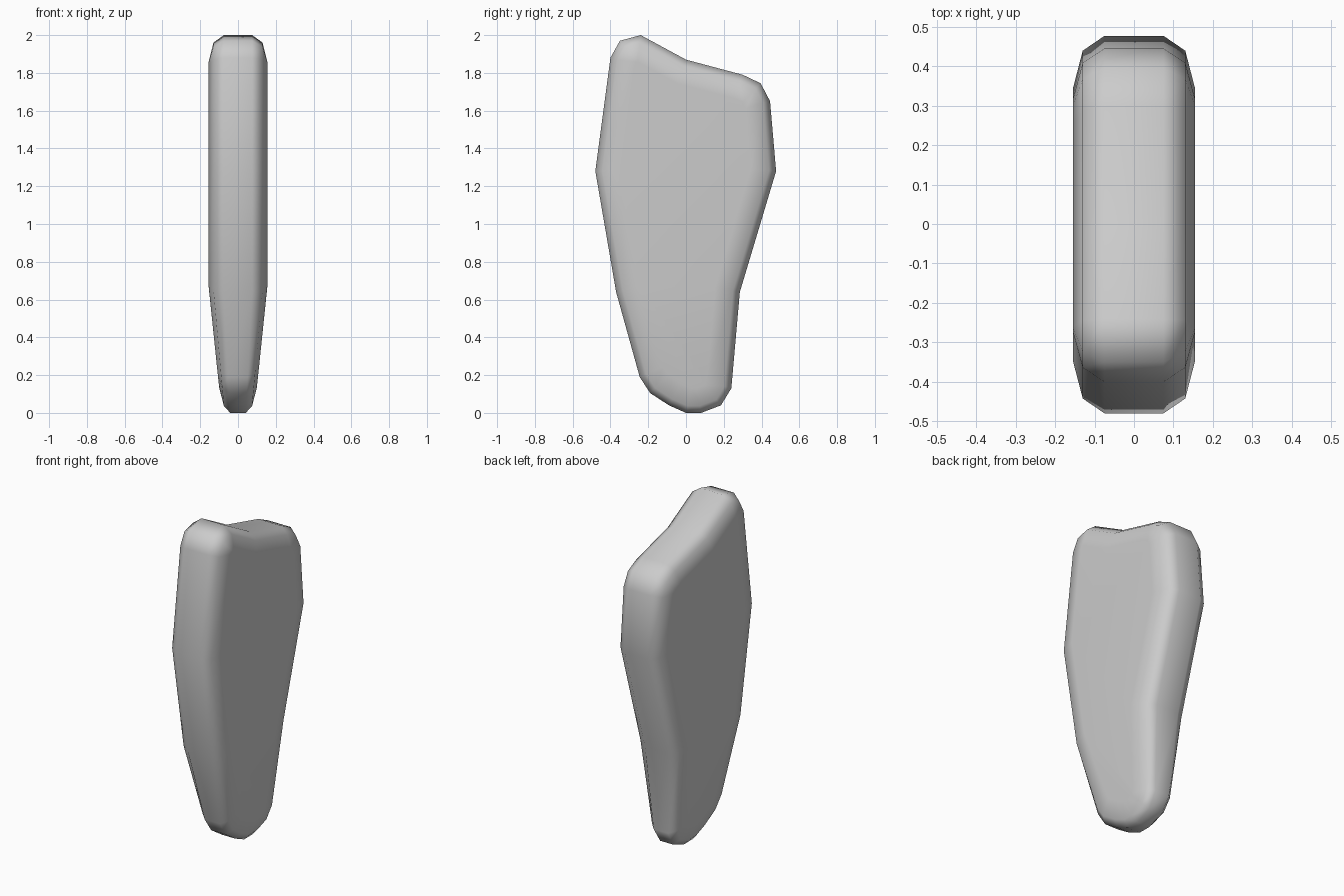
import bpy, bmesh
from mathutils import Vector

if "Cube" in bpy.data.objects:
    bpy.data.objects.remove(bpy.data.objects["Cube"])

# Side outline (y, z), clockwise from the top front corner
outline = [(-0.24, 2.0), (0, 1.87), (0.30, 1.79), (0.395, 1.745), (0.445, 1.65),
           (0.477, 1.28), (0.285, 0.64), (0.24, 0.13), (0.185, 0.04), (0.08, 0),
           (0, 0), (-0.09, 0.04), (-0.19, 0.105), (-0.245, 0.19), (-0.37, 0.64),
           (-0.48, 1.28), (-0.40, 1.88), (-0.35, 1.97)]
pts = [Vector(p) for p in outline]
n = len(pts)
FOLD_A, FOLD_B = 6, 14


def inset(d):
    """Outline moved inwards by d with mitred corners."""
    res = []
    for i, p in enumerate(pts):
        a = (p - pts[i - 1]).normalized()
        b = (pts[(i + 1) % n] - p).normalized()
        na, nb = Vector((a.y, -a.x)), Vector((b.y, -b.x))
        m = na + nb
        res.append(p + m * (d / (1 + na.dot(nb))))
    return res


def taper(z):
    """Thickness factor: thinner towards the foot."""
    return min(1.0, 0.55 + 0.45 * z / 0.65)


# Rounded slab: rings across the thickness
bm = bmesh.new()
rings = []
for x, d in [(-0.155, 0.132), (-0.13, 0.037), (-0.075, 0),
             (0.075, 0), (0.13, 0.037), (0.155, 0.132)]:
    rings.append([bm.verts.new((x * taper(p.y), p.x, p.y)) for p in inset(d)])
for r, s in zip(rings, rings[1:]):
    for i in range(n):
        j = (i + 1) % n
        bm.faces.new((r[i], r[j], s[j], s[i]))

# Broad sides, folded where the taper starts
for r in (rings[0], rings[-1]):
    bm.faces.new(r[FOLD_B:] + r[:FOLD_A + 1])
    bm.faces.new(r[FOLD_A:FOLD_B + 1])
bmesh.ops.recalc_face_normals(bm, faces=bm.faces)

mesh = bpy.data.meshes.new("rounded_slab")
bm.to_mesh(mesh)
bm.free()
slab = bpy.data.objects.new("rounded_slab", mesh)
bpy.context.collection.objects.link(slab)

# Smooth rim with flat broad sides
bpy.context.view_layer.objects.active = slab
slab.select_set(True)
bpy.ops.object.shade_smooth_by_angle(angle=1.05)
wn = slab.modifiers.new("weighted_normals", 'WEIGHTED_NORMAL')
wn.keep_sharp = True
